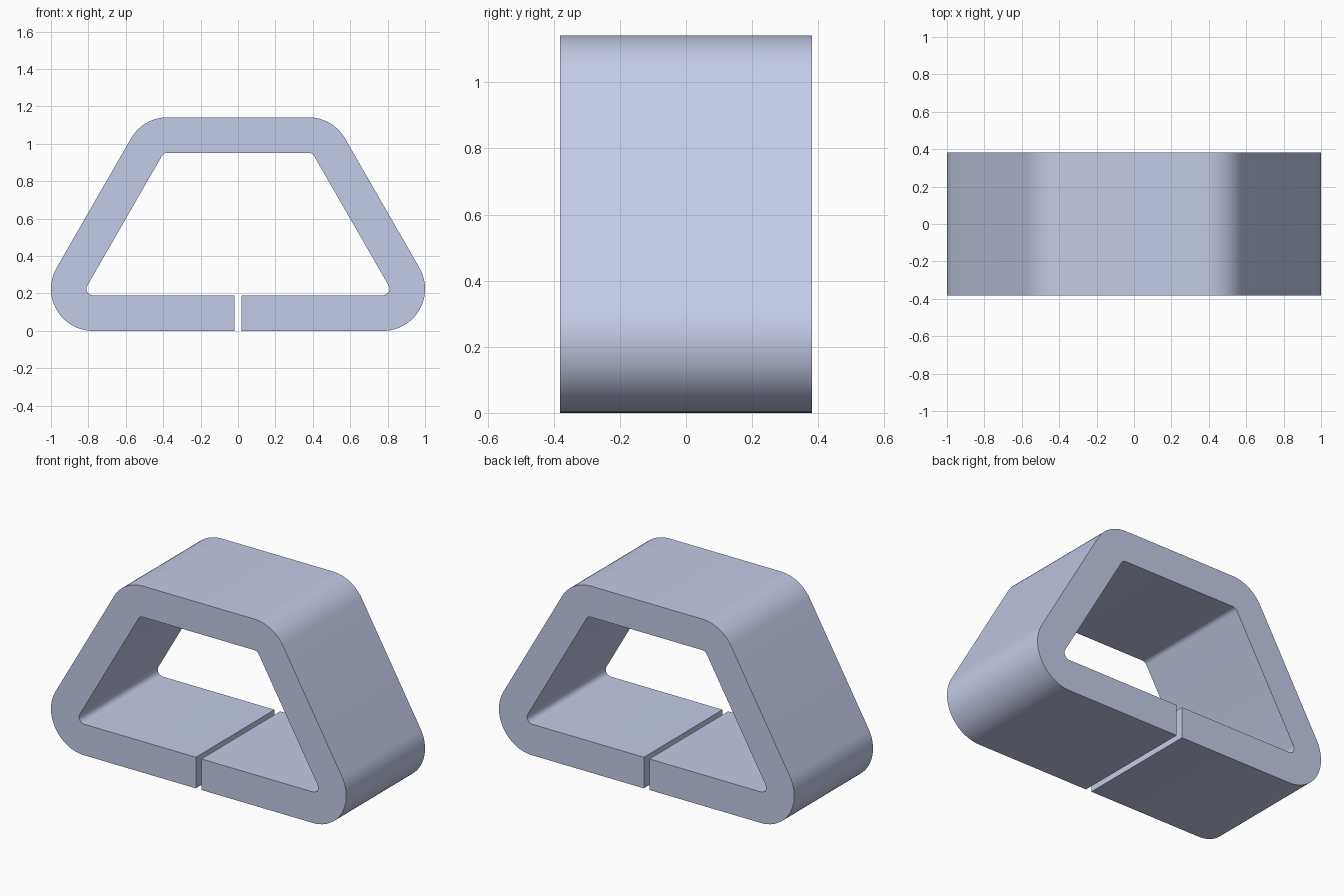
import bpy, bmesh
from math import radians, cos, sin
from mathutils import Vector

default = bpy.data.objects.get("Cube")
if default:
    bpy.data.objects.remove(default, do_unlink=True)

DEPTH = 0.762
OUTER_R, INNER_R = 0.225, 0.035
HALF_GAP = 0.019
STEP = 5  # degrees per arc segment

# Corner centres with the arc swept at each, from the slit round to the top
LOWER = (0.775, 0.225, -90, 30)
UPPER = (0.377, 0.917, 30, 90)


def right_half():
    """Pairs of (outer, inner) section points along the +x half."""
    pairs = [((HALF_GAP, 0), (HALF_GAP, OUTER_R - INNER_R))]
    for cx, cz, start, end in (LOWER, UPPER):
        for deg in range(start, end + 1, STEP):
            a = radians(deg)
            pairs.append(tuple((cx + r * cos(a), cz + r * sin(a))
                               for r in (OUTER_R, INNER_R)))
    return pairs


# Mirror the half section to complete the split loop
half = right_half()
stations = half + [tuple((-x, z) for x, z in pair) for pair in reversed(half)]

# Section as a strip of quads, extruded along the depth
bm = bmesh.new()
rows = [[bm.verts.new((x, -DEPTH / 2, z)) for x, z in pair] for pair in stations]
strip = [bm.faces.new((a[0], b[0], b[1], a[1])) for a, b in zip(rows, rows[1:])]
result = bmesh.ops.extrude_face_region(bm, geom=strip, use_keep_orig=True)
moved = [g for g in result["geom"] if isinstance(g, bmesh.types.BMVert)]
bmesh.ops.translate(bm, verts=moved, vec=Vector((0, DEPTH, 0)))
bmesh.ops.recalc_face_normals(bm, faces=bm.faces)
mesh = bpy.data.meshes.new("split_trapezoid_ring")
bm.to_mesh(mesh)
bm.free()

ring = bpy.data.objects.new("split_trapezoid_ring", mesh)
bpy.context.collection.objects.link(ring)

# Pale blue-grey material
colour = (0.591, 0.638, 0.855, 1)
mat = bpy.data.materials.new("pale_blue_grey")
mat.use_nodes = True
mat.diffuse_color = colour
mat.node_tree.nodes["Principled BSDF"].inputs["Base Color"].default_value = colour
mesh.materials.append(mat)

# Smooth arcs with sharp rims
bpy.ops.object.select_all(action="DESELECT")
ring.select_set(True)
bpy.context.view_layer.objects.active = ring
bpy.ops.object.shade_smooth_by_angle(angle=radians(30))
